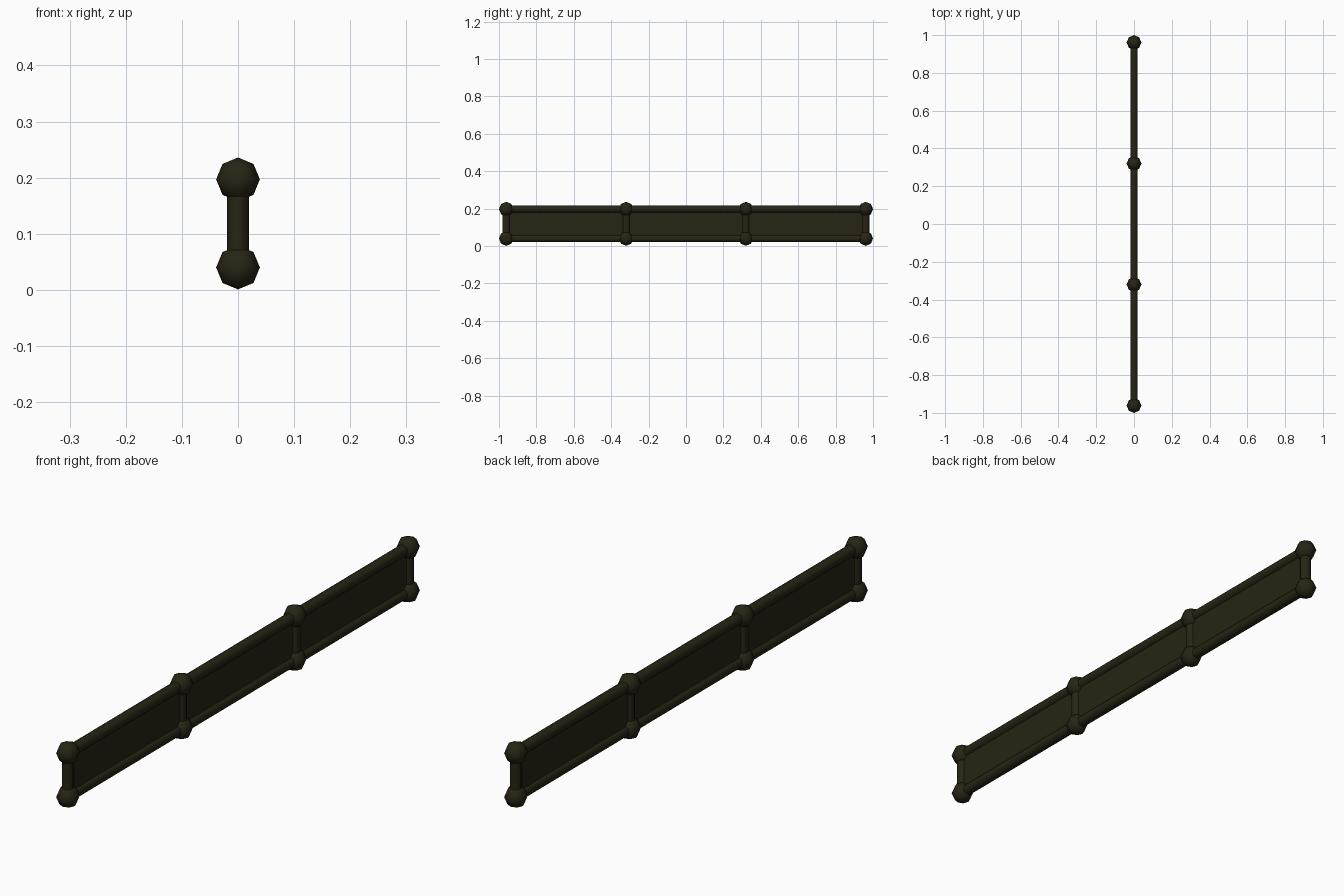
import bpy, math

if "Cube" in bpy.data.objects:
    bpy.data.objects.remove(bpy.data.objects["Cube"])

R_BALL, R_BAR = 0.039, 0.0195
Z_LOW, Z_HIGH = 0.04, 0.197
Y_END = 0.961
POSTS = [-Y_END, -Y_END / 3, Y_END / 3, Y_END]

mat = bpy.data.materials.new("dark olive")
mat.diffuse_color = (0.02, 0.018, 0.007, 1)
mat.use_nodes = True
mat.node_tree.nodes["Principled BSDF"].inputs["Base Color"].default_value = mat.diffuse_color


def finish(name, smooth):
    ob = bpy.context.object
    ob.name = name
    ob.data.materials.append(mat)
    if smooth:
        bpy.ops.object.shade_smooth()
    return ob


def bar(name, loc, length, rot=(0, 0, 0)):
    bpy.ops.mesh.primitive_cylinder_add(vertices=8, radius=R_BAR, depth=length,
                                        end_fill_type='NOTHING', location=loc, rotation=rot)
    return finish(name, True)


# Horizontal rails
for label, z in (("lower", Z_LOW), ("upper", Z_HIGH)):
    bar(label + "_rail", (0, 0, z), 2 * Y_END, (math.pi / 2, 0, 0))

# Upright posts with a ball joint at each end
for i, y in enumerate(POSTS):
    bar(f"post_{i}", (0, y, (Z_LOW + Z_HIGH) / 2), Z_HIGH - Z_LOW)
    for label, z in (("lower", Z_LOW), ("upper", Z_HIGH)):
        bpy.ops.mesh.primitive_uv_sphere_add(segments=8, ring_count=4, radius=R_BALL,
                                             location=(0, y, z))
        finish(f"{label}_ball_{i}", True)

# Thin infill panel between the rails
bpy.ops.mesh.primitive_cube_add(size=1, location=(0, 0, (Z_LOW + Z_HIGH) / 2))
panel = finish("panel", False)
panel.scale = (0.012, 2 * Y_END, Z_HIGH - Z_LOW)
